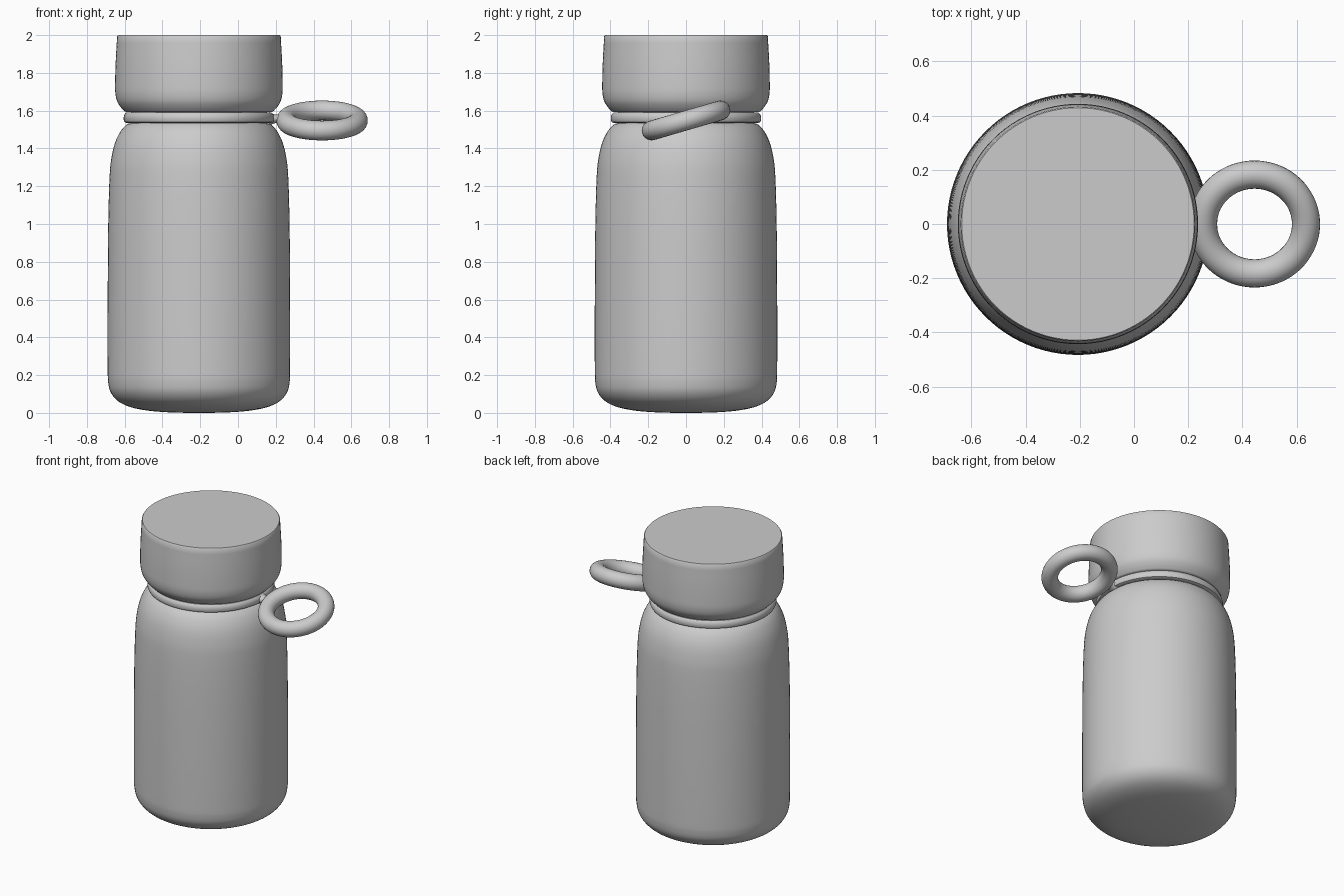
import bpy, bmesh, math
from mathutils import Vector, Matrix

if "Cube" in bpy.data.objects:
    bpy.data.objects.remove(bpy.data.objects["Cube"])

AXIS_X = -0.207


def finish(name, bm, angle=40):
    bmesh.ops.recalc_face_normals(bm, faces=bm.faces)
    me = bpy.data.meshes.new(name)
    bm.to_mesh(me)
    bm.free()
    ob = bpy.data.objects.new(name, me)
    bpy.context.collection.objects.link(ob)
    bpy.ops.object.select_all(action='DESELECT')
    bpy.context.view_layer.objects.active = ob
    ob.select_set(True)
    bpy.ops.object.shade_smooth_by_angle(angle=math.radians(angle))
    return ob


def spline(pts, n=4):
    """Catmull-Rom refinement of an open profile."""
    p = [Vector(q) for q in pts]
    p = [2 * p[0] - p[1]] + p + [2 * p[-1] - p[-2]]
    out = []
    for a, b, c, d in zip(p, p[1:], p[2:], p[3:]):
        for i in range(n):
            t = i / n
            out.append(0.5 * (2 * b + (c - a) * t + (2 * a - 5 * b + 4 * c - d) * t * t
                              + (3 * b - a - 3 * c + d) * t ** 3))
    return out + [p[-2]]


def lathe(name, profile, segs=96):
    """Revolve an (r, z) profile about the bottle axis, capping both ends."""
    bm = bmesh.new()
    rings = []
    for r, z in profile:
        rings.append([bm.verts.new((AXIS_X + r * math.cos(2 * math.pi * i / segs),
                                    r * math.sin(2 * math.pi * i / segs), z))
                      for i in range(segs)])
    for a, b in zip(rings, rings[1:]):
        for i in range(segs):
            j = (i + 1) % segs
            bm.faces.new((a[i], a[j], b[j], b[i]))
    bm.faces.new(rings[0])
    bm.faces.new(rings[-1])
    return finish(name, bm)


# Bottle body with slightly domed base and rounded shoulder
lathe("body", spline([(0.05, 0.0), (0.16, 0.003), (0.27, 0.012), (0.36, 0.03), (0.425, 0.06),
                      (0.465, 0.105), (0.48, 0.16), (0.483, 0.25), (0.483, 0.6), (0.48, 1.0),
                      (0.473, 1.25), (0.463, 1.35), (0.444, 1.43), (0.415, 1.49),
                      (0.385, 1.524), (0.365, 1.533), (0.33, 1.535)]))

# Neck hidden behind the strap band
lathe("neck", [(0.36, 1.52), (0.36, 1.62)])

# Strap band around the neck
lathe("strap_band", [(0.35, 1.536), (0.385, 1.536), (0.394, 1.54), (0.398, 1.55),
                     (0.398, 1.566), (0.394, 1.58), (0.385, 1.589), (0.35, 1.589)])

# Cap with rounded lower edge and crisp flat top
lathe("cap", [(0.34, 1.593), (0.388, 1.593)]
      + spline([(0.395, 1.598), (0.415, 1.62), (0.433, 1.65), (0.442, 1.69), (0.4435, 1.74),
                (0.441, 1.85), (0.433, 1.995)]) + [(0.429, 2.0)])

# Tilted carrying ring
bpy.ops.mesh.primitive_torus_add(location=(0.445, 0, 1.548), rotation=(math.radians(16.3), 0, 0),
                                 major_radius=0.19, minor_radius=0.052,
                                 major_segments=72, minor_segments=24)
ring = bpy.context.object
ring.name = "carry_ring"
bpy.ops.object.shade_smooth()

# Flared tab joining band and ring
bm = bmesh.new()
rings = []
for x, r in spline([(0.165, 0.036), (0.185, 0.027), (0.205, 0.022), (0.225, 0.025), (0.25, 0.035)]):
    rings.append([bm.verts.new((x, 1.5 * r * math.cos(a), 1.557 + r * math.sin(a)))
                  for a in (2 * math.pi * i / 24 for i in range(24))])
for a, b in zip(rings, rings[1:]):
    for i in range(24):
        bm.faces.new((a[i], a[i - 1], b[i - 1], b[i]))
bm.faces.new(rings[0])
bm.faces.new(rings[-1])
finish("ring_tab", bm)
